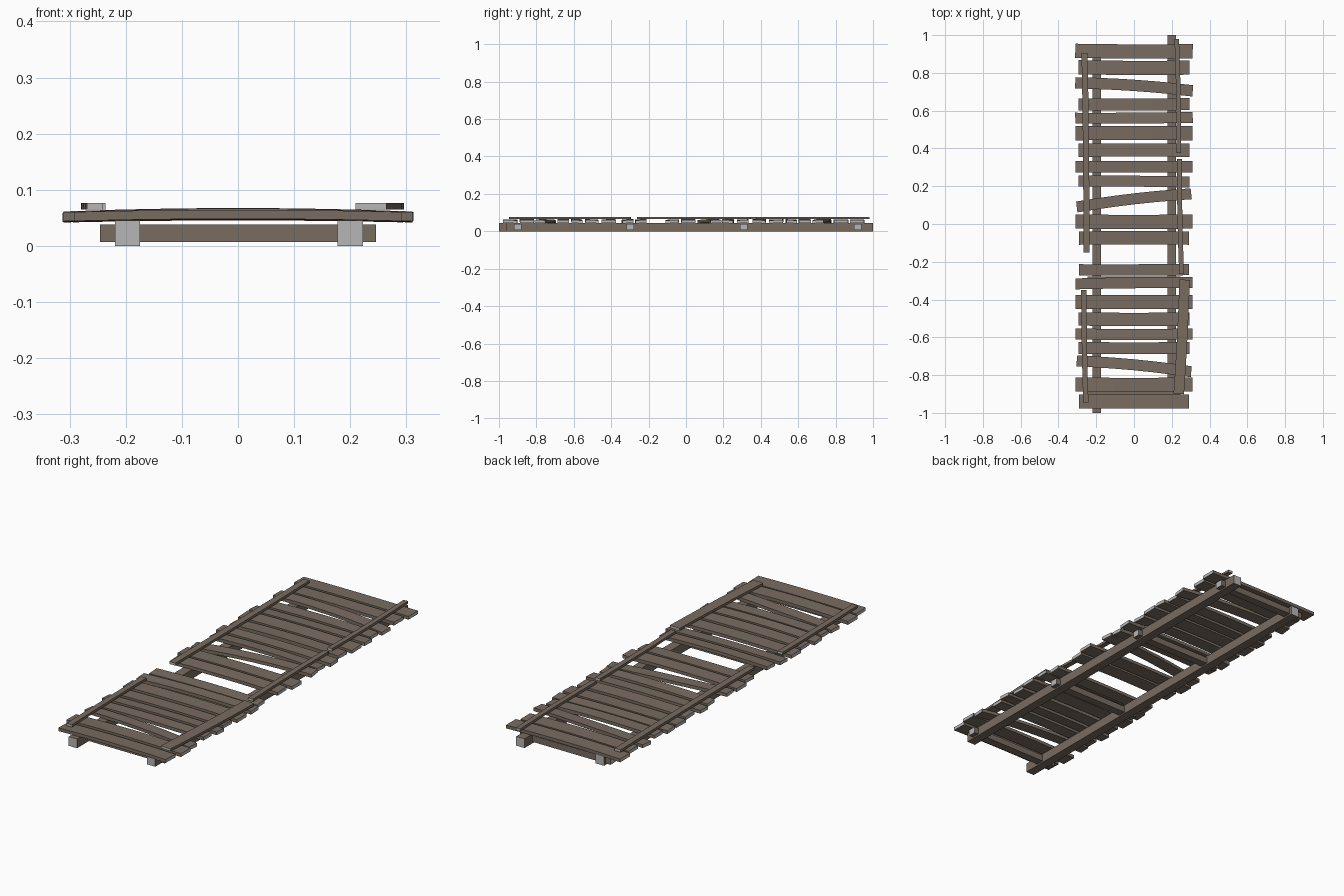
import bpy, bmesh, random
from mathutils import Vector

random.seed(4)


def material(name, rgb):
    m = bpy.data.materials.new(name)
    m.diffuse_color = (*rgb, 1)
    return m


WOOD = material("weathered wood", (0.19, 0.15, 0.118))
GRAIN = material("grey end grain", (0.47, 0.47, 0.47))


def board(name, start, end, width, z, thick, arch=0.0, bow=0.0, roll=0.0, segs=1):
    """Board from start to end (x, y); arch lifts and bow shifts its middle."""
    a, b = Vector((*start, z)), Vector((*end, z))
    side = Vector((0, 0, 1)).cross((b - a).normalized())
    bm = bmesh.new()
    rings = []
    for i in range(segs + 1):
        t = i / segs
        k = 1 - (2 * t - 1) ** 2
        c = a.lerp(b, t) + side * bow * k + Vector((0, 0, arch * k))
        ring = []
        for u, v in ((-1, -1), (1, -1), (1, 1), (-1, 1)):
            p = c + side * (u * width / 2)
            p.z += v * thick / 2 + u * roll
            ring.append(bm.verts.new(p))
        rings.append(ring)
    for r, s in zip(rings, rings[1:]):
        for j in range(4):
            bm.faces.new((r[j], r[(j + 1) % 4], s[(j + 1) % 4], s[j]))
    # cut ends show the grey grain
    for ring in (rings[0], rings[-1]):
        bm.faces.new(ring).material_index = 1
    bmesh.ops.recalc_face_normals(bm, faces=bm.faces)
    me = bpy.data.meshes.new(name)
    bm.to_mesh(me)
    bm.free()
    me.materials.append(WOOD)
    me.materials.append(GRAIN)
    ob = bpy.data.objects.new(name, me)
    bpy.context.collection.objects.link(ob)
    return ob


# long bearers
board("left_beam", (-0.197, -1.0), (-0.197, 0.95), 0.045, 0.0225, 0.045)
board("right_beam", (0.2, -0.96), (0.2, 1.0), 0.045, 0.0225, 0.045)

# cross members under the deck
for i, y in enumerate((-0.9, -0.297, 0.308, 0.918)):
    board(f"cross_beam_{i + 1}", (-0.246, y), (0.246, y), 0.04, 0.0225, 0.031)

# deck planks: left y, right y, width, half length
planks = [
    (0.917, 0.915, 0.075, 0.311), (0.83, 0.828, 0.075, 0.294),
    (0.747, 0.705, 0.06, 0.311), (0.633, 0.635, 0.064, 0.294),
    (0.56, 0.565, 0.058, 0.311), (0.48, 0.48, 0.075, 0.309),
    (0.39, 0.39, 0.07, 0.294), (0.303, 0.303, 0.06, 0.311),
    (0.227, 0.222, 0.058, 0.294), (0.09, 0.16, 0.058, 0.303),
    (0.013, 0.013, 0.075, 0.311), (-0.075, -0.075, 0.07, 0.292),
    (-0.243, -0.241, 0.06, 0.292), (-0.317, -0.31, 0.058, 0.309),
    (-0.413, -0.413, 0.075, 0.309), (-0.503, -0.503, 0.07, 0.294),
    (-0.582, -0.582, 0.058, 0.311), (-0.656, -0.656, 0.062, 0.294),
    (-0.725, -0.782, 0.058, 0.303), (-0.85, -0.85, 0.075, 0.311),
    (-0.94, -0.94, 0.075, 0.292),
]
for i, (yl, yr, w, h) in enumerate(planks):
    tilted = abs(yl - yr) > 0.03
    board(f"plank_{i + 1:02d}", (-h, yl), (h, yr), w, 0.0515, 0.016,
          arch=random.uniform(0.003, 0.007),
          bow=0.008 if tilted else random.uniform(-0.003, 0.003),
          roll=random.uniform(-0.002, 0.002), segs=6)

# thin edge rails laid on top of the planks
rails = [
    ("left_rail_back", (-0.262, 0.905), (-0.252, -0.15), 0.032, 0.003),
    ("left_rail_front", (-0.266, -0.35), (-0.255, -0.945), 0.028, -0.002),
    ("right_rail_back", (0.226, 0.98), (0.236, 0.375), 0.024, 0.004),
    ("right_rail_middle", (0.24, 0.345), (0.252, -0.262), 0.026, -0.003),
    ("right_rail_front", (0.268, -0.295), (0.237, -0.9), 0.055, 0.003),
]
for name, p, q, w, bow in rails:
    board(name, p, q, w, 0.0705, 0.012, bow=bow, segs=5)
